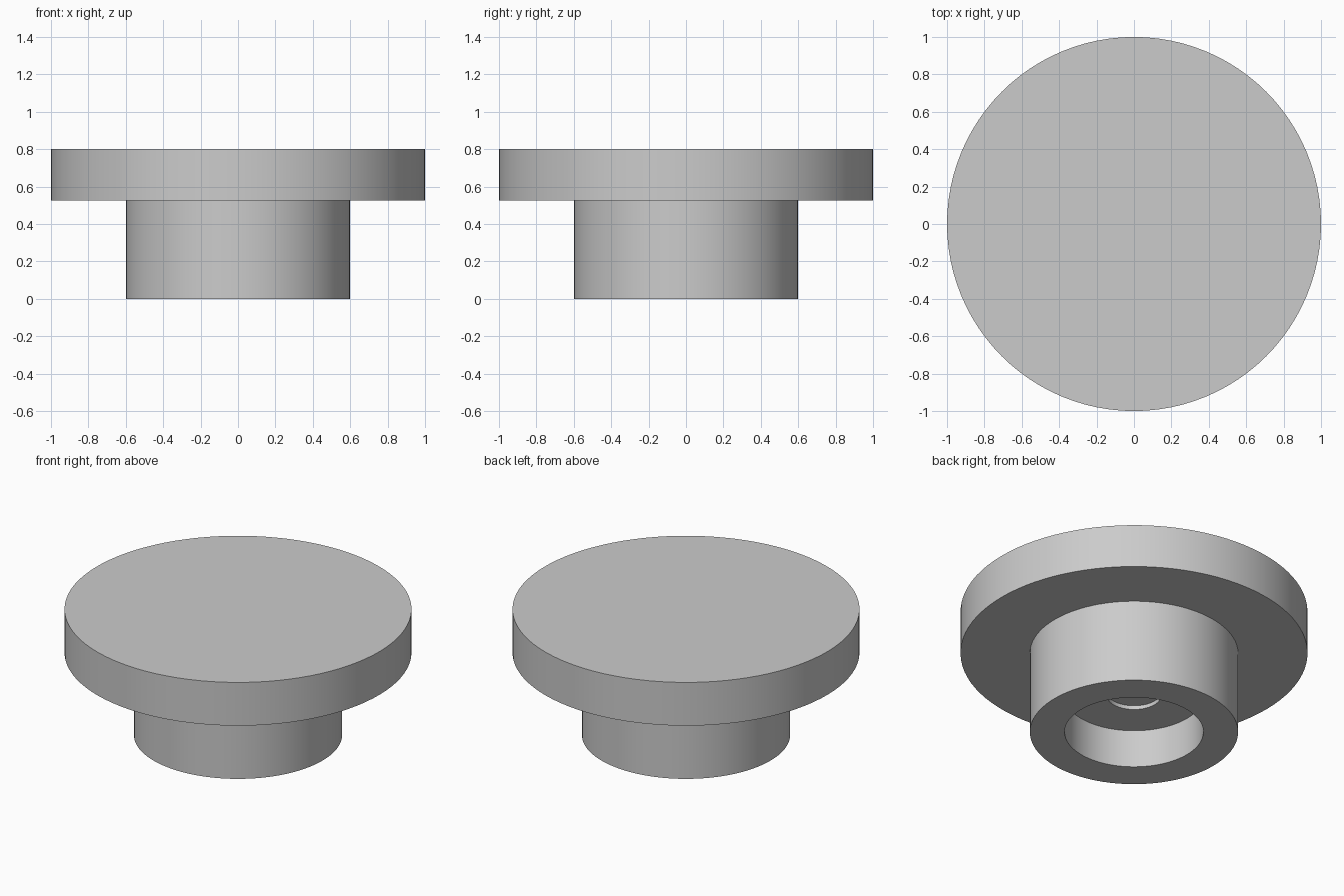
import bpy
import bmesh
import math

SEGMENTS = 96

cube = bpy.data.objects.get("Cube")
if cube:
    bpy.data.objects.remove(cube, do_unlink=True)

# Single plain grey material
grey = bpy.data.materials.new("plain_grey")
grey.use_nodes = True
colour = (0.6, 0.6, 0.6, 1.0)
grey.diffuse_color = colour
grey.node_tree.nodes["Principled BSDF"].inputs["Base Color"].default_value = colour


def lathe(name, profile):
    """Revolve a (radius, height) profile about z; the ends lie on the axis."""
    bm = bmesh.new()
    points = [bm.verts.new((r, 0, z)) for r, z in profile]
    edges = [bm.edges.new(pair) for pair in zip(points, points[1:])]
    bmesh.ops.spin(bm, geom=points + edges, cent=(0, 0, 0), axis=(0, 0, 1),
                   angle=math.tau, steps=SEGMENTS, use_duplicate=False)
    bmesh.ops.remove_doubles(bm, verts=bm.verts, dist=0.0001)
    bmesh.ops.recalc_face_normals(bm, faces=bm.faces)
    mesh = bpy.data.meshes.new(name)
    bm.to_mesh(mesh)
    bm.free()
    obj = bpy.data.objects.new(name, mesh)
    bpy.context.collection.objects.link(obj)
    mesh.materials.append(grey)
    bpy.ops.object.select_all(action='DESELECT')
    obj.select_set(True)
    bpy.context.view_layer.objects.active = obj
    bpy.ops.object.shade_smooth_by_angle(angle=math.radians(30))
    return obj


# Wide disc on a narrower stem with a stepped socket underneath
lathe("flanged_knob", [
    (0, 0.265), (0.155, 0.265),    # shallow inner recess
    (0.155, 0.24), (0.4, 0.24),    # socket ceiling
    (0.4, 0), (0.6, 0),            # bottom rim
    (0.6, 0.525), (1, 0.525),      # stem and flange underside
    (1, 0.8), (0, 0.8),            # flange edge and top
])
